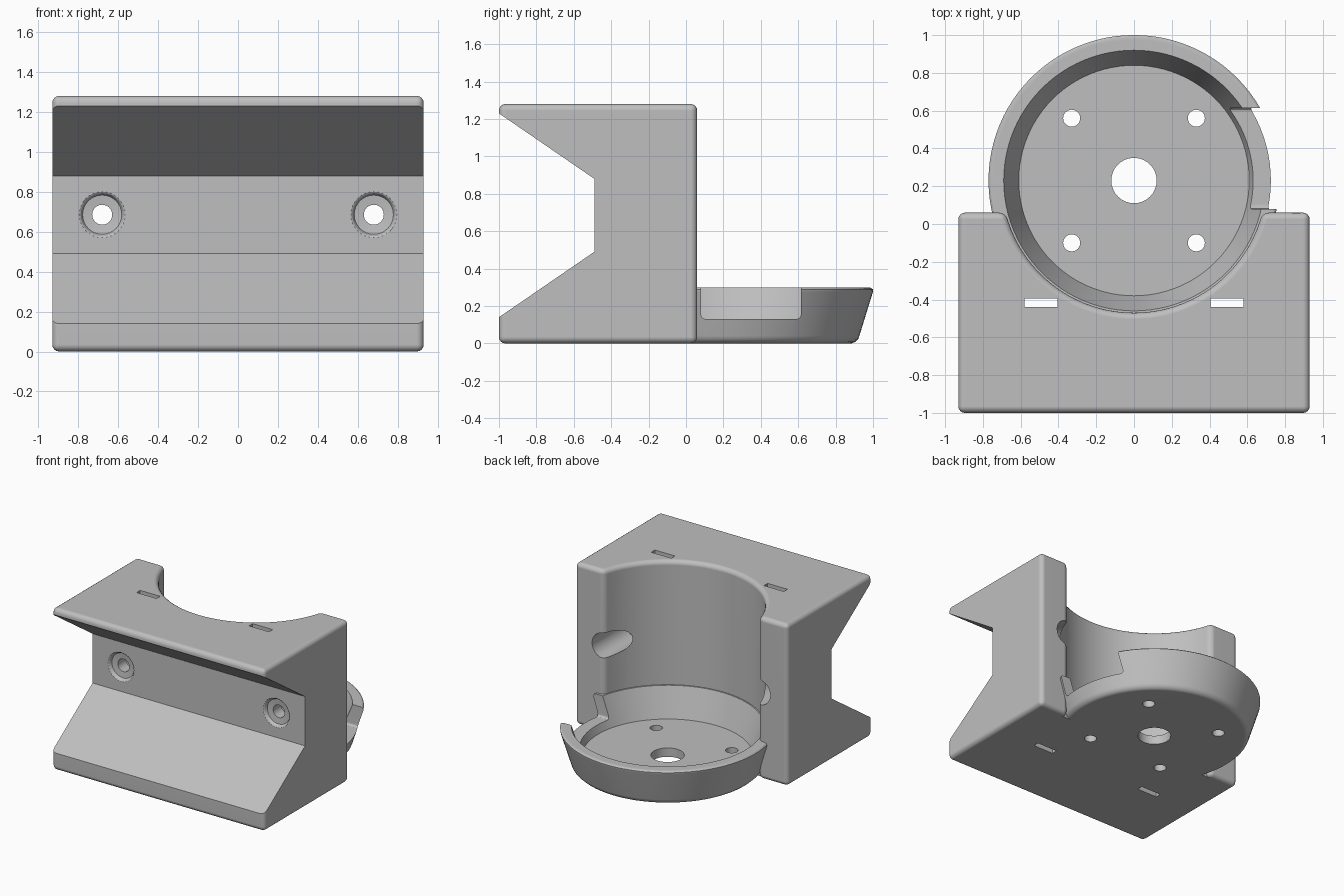
import bpy, bmesh, math
from mathutils import Matrix

default = bpy.data.objects.get("Cube")
if default:
    bpy.data.objects.remove(default, do_unlink=True)

CUP_Y = 0.23      # axis of the round cup
BORE = 0.70       # radius of the tall cradle
TOP = 1.28

grey = bpy.data.materials.new("plain grey")
grey.use_nodes = True
COLOUR = (0.52, 0.52, 0.52, 1)
grey.diffuse_color = COLOUR
grey.node_tree.nodes["Principled BSDF"].inputs["Base Color"].default_value = COLOUR


def make(name, bm):
    bmesh.ops.recalc_face_normals(bm, faces=bm.faces)
    mesh = bpy.data.meshes.new(name)
    bm.to_mesh(mesh)
    bm.free()
    mesh.materials.append(grey)
    obj = bpy.data.objects.new(name, mesh)
    bpy.context.collection.objects.link(obj)
    return obj


def prism(name, points, direction):
    bm = bmesh.new()
    face = bm.faces.new([bm.verts.new(p) for p in points])
    out = bmesh.ops.extrude_face_region(bm, geom=[face])["geom"]
    bmesh.ops.translate(bm, vec=direction,
                        verts=[v for v in out if isinstance(v, bmesh.types.BMVert)])
    return make(name, bm)


def box(name, x, y, z):
    corners = [(x[0], y[0], z[0]), (x[1], y[0], z[0]), (x[1], y[1], z[0]), (x[0], y[1], z[0])]
    return prism(name, corners, (0, 0, z[1] - z[0]))


def lathe(name, profile, centre=(0, 0, 0), steps=48, along_y=False):
    """Closed solid from (radius, height) pairs that stop short of the axis caps."""
    bm = bmesh.new()
    rings = [[bm.verts.new((r * math.cos(a), r * math.sin(a), h))
              for a in (math.tau * i / steps for i in range(steps))] for r, h in profile]
    for low, high in zip(rings, rings[1:]):
        for i in range(steps):
            j = (i + 1) % steps
            bm.faces.new((low[i], low[j], high[j], high[i]))
    bm.faces.new(rings[0])
    bm.faces.new(rings[-1])
    if along_y:
        bmesh.ops.rotate(bm, verts=bm.verts, matrix=Matrix.Rotation(-math.pi / 2, 3, "X"))
    bmesh.ops.translate(bm, verts=bm.verts, vec=centre)
    return make(name, bm)


def bake(obj):
    graph = bpy.context.evaluated_depsgraph_get()
    mesh = bpy.data.meshes.new_from_object(obj.evaluated_get(graph))
    obj.modifiers.clear()
    obj.data = mesh


def bevel(obj, width, segments=4):
    mod = obj.modifiers.new("rounding", "BEVEL")
    mod.width, mod.segments = width, segments
    mod.limit_method, mod.angle_limit = "ANGLE", math.radians(30)
    bake(obj)


def combine(obj, other, operation):
    mod = obj.modifiers.new(operation.lower(), "BOOLEAN")
    mod.operation, mod.object, mod.solver = operation, other, "EXACT"
    bake(obj)
    bpy.data.objects.remove(other, do_unlink=True)


# Block with a round cradle in its back, all outer edges rounded
BACK = 0.06
half = math.acos((CUP_Y - BACK) / BORE)
outline = [(-0.93, BACK, 0), (-0.93, -1, 0), (0.93, -1, 0), (0.93, BACK, 0)]
for i in range(37):
    a = half - 2 * half * i / 36
    outline.append((BORE * math.sin(a), CUP_Y - BORE * math.cos(a), 0))
body = prism("motor_cradle_block", outline, (0, 0, TOP))
bevel(body, 0.035)

# V-shaped notch across the front
notch = [(-1.1, 0.07), (-1, 0.14), (-0.49, 0.49), (-0.49, 0.88), (-1, 1.23), (-1.1, 1.30)]
combine(body, prism("notch_cutter", [(-1.2, y, z) for y, z in notch], (2.4, 0, 0)), "DIFFERENCE")

# Solid foot under the cradle, then the tapered cup
combine(body, box("cradle_foot", (-0.75, 0.75), (-0.6, 0.02), (0, 0.295)), "UNION")
cup = lathe("cup", [(0.65, 0), (0.67, 0.008), (0.685, 0.022), (0.692, 0.04),
                    (0.764, 0.275), (0.765, 0.288), (0.755, 0.297), (0.74, 0.3)],
            (0, CUP_Y, 0), 96)
cup.data.transform(Matrix.Translation((0, CUP_Y, 0)) @ Matrix.Diagonal((1.007, 1.007, 1, 1))
                   @ Matrix.Translation((0, -CUP_Y, 0)))
combine(body, cup, "UNION")
combine(body, lathe("cup_hollow", [(0.61, 0.07), (0.69, 0.3), (0.69, 0.5)],
                    (0, CUP_Y, 0), 96), "DIFFERENCE")

# Opening in the left side of the rim
opening = box("rim_opening", (0.4, 1.1), (0.08, 0.615), (0.13, 0.6))
bevel(opening, 0.025, 3)
combine(body, opening, "DIFFERENCE")

# Shaft hole and four screw holes in the cup floor
holes = [(0, CUP_Y, 0.12)] + [(sx * 0.33, CUP_Y + sy * 0.33, 0.045)
                              for sx in (-1, 1) for sy in (-1, 1)]
for x, y, r in holes:
    combine(body, lathe("floor_hole", [(r, -0.1), (r, 0.2)], (x, y, 0), 32), "DIFFERENCE")

# Mounting holes, with a front recess and a wide rear tunnel, and strap slots
for side in (-1, 1):
    hole = [(0.118, -0.6), (0.118, -0.492), (0.108, -0.485), (0.098, -0.465), (0.05, -0.46),
            (0.05, -0.36), (0.1, -0.36), (0.1, 0.2)]
    combine(body, lathe("mounting_hole", hole, (side * 0.68, 0, 0.685), 32, True), "DIFFERENCE")
    x = sorted((side * 0.405, side * 0.58))
    combine(body, box("strap_slot", x, (-0.44, -0.395), (-0.1, 1.5)), "DIFFERENCE")

# Smooth rounds, flat large faces
bpy.ops.object.select_all(action="DESELECT")
body.select_set(True)
bpy.context.view_layer.objects.active = body
bpy.ops.object.shade_smooth_by_angle(angle=math.radians(28))
weighted = body.modifiers.new("clean shading", "WEIGHTED_NORMAL")
weighted.keep_sharp = True
